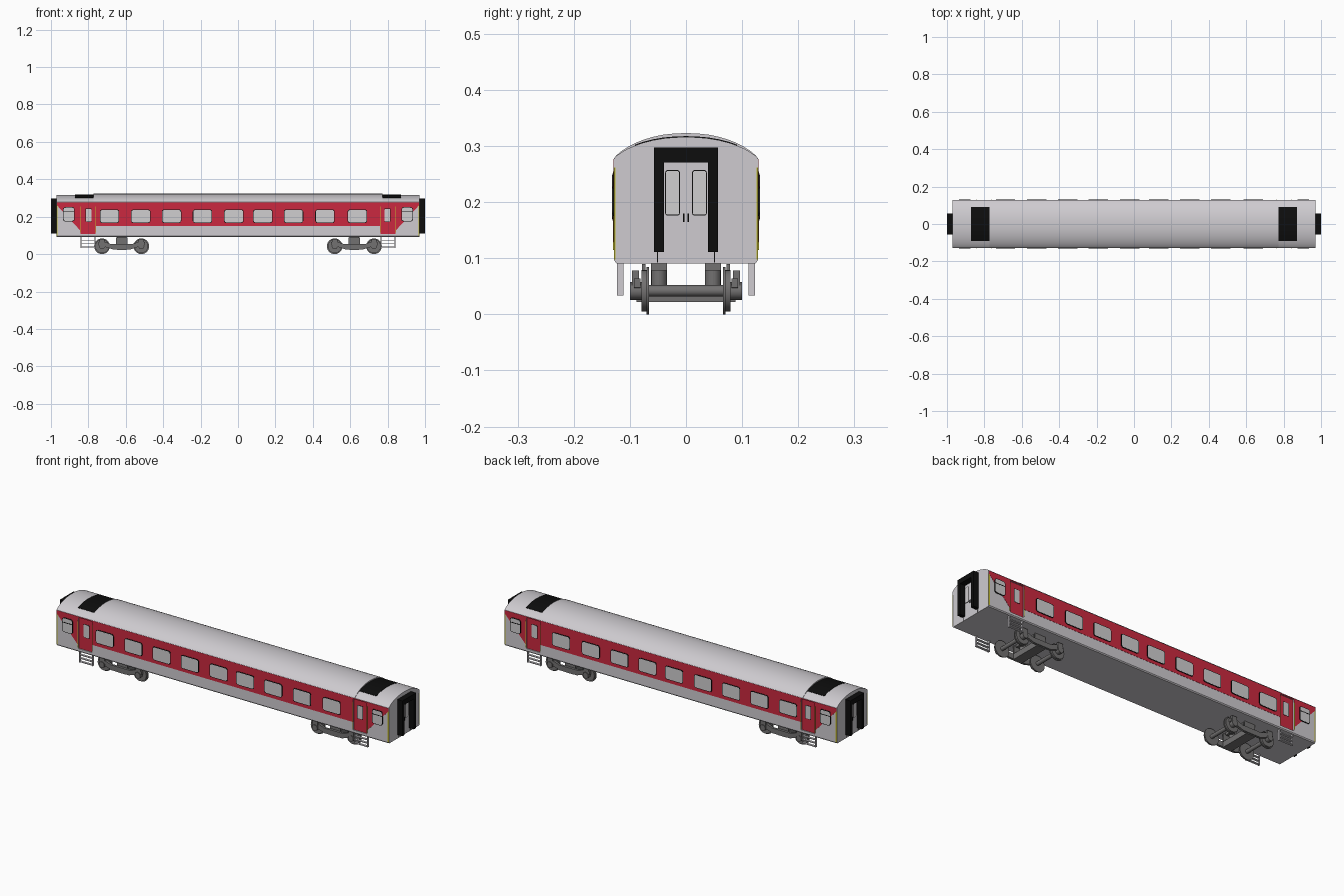
import bpy, bmesh, math
from mathutils import Vector, Matrix

if "Cube" in bpy.data.objects:
    bpy.data.objects.remove(bpy.data.objects["Cube"])


def material(name, col):
    m = bpy.data.materials.new(name)
    m.diffuse_color = (*col, 1)
    m.use_nodes = True
    m.node_tree.nodes["Principled BSDF"].inputs["Base Color"].default_value = m.diffuse_color
    return m


WHITE = material("body_light_grey", (0.62, 0.60, 0.63))
RED = material("red_band", (0.60, 0.022, 0.05))
BLACK = material("black_rubber", (0.004, 0.004, 0.004))
GLASS = material("pale_glass", (0.63, 0.62, 0.63))
GREY = material("bogie_grey", (0.17, 0.165, 0.165))
YELLOW = material("yellow_rail", (0.55, 0.50, 0.03))


def prism(name, pts, axis, a, b, mat, smooth=False):
    """Extrude a 2D outline from a to b. Axis X takes (y, z) points, axis Y takes (x, z)."""
    def place(p, t):
        return (t, p[0], p[1]) if axis == 'X' else (p[0], t, p[1])
    bm = bmesh.new()
    lo = [bm.verts.new(place(p, a)) for p in pts]
    hi = [bm.verts.new(place(p, b)) for p in pts]
    bm.faces.new(lo)
    bm.faces.new(hi)
    for i in range(len(pts)):
        j = (i + 1) % len(pts)
        bm.faces.new((lo[i], lo[j], hi[j], hi[i]))
    bmesh.ops.recalc_face_normals(bm, faces=bm.faces)
    me = bpy.data.meshes.new(name)
    bm.to_mesh(me)
    bm.free()
    me.materials.append(mat)
    ob = bpy.data.objects.new(name, me)
    bpy.context.collection.objects.link(ob)
    if smooth:
        bpy.ops.object.select_all(action='DESELECT')
        ob.select_set(True)
        bpy.context.view_layer.objects.active = ob
        bpy.ops.object.shade_smooth_by_angle(angle=math.radians(35))
    return ob


def rect(x0, x1, z0, z1):
    return [(x0, z0), (x1, z0), (x1, z1), (x0, z1)]


def box(name, x, y, z, mat):
    return prism(name, rect(*x, *z), 'Y', *y, mat)


def rrect(x0, x1, z0, z1, r, n=4):
    pts = []
    for cx, cz, a0 in ((x1 - r, z1 - r, 0), (x0 + r, z1 - r, 90), (x0 + r, z0 + r, 180), (x1 - r, z0 + r, 270)):
        for k in range(n + 1):
            a = math.radians(a0 + 90 * k / n)
            pts.append((cx + r * math.cos(a), cz + r * math.sin(a)))
    return pts


def disc(name, x, z, r, y0, y1, mat, n=28):
    pts = [(x + r * math.cos(math.tau * k / n), z + r * math.sin(math.tau * k / n)) for k in range(n)]
    return prism(name, pts, 'Y', y0, y1, mat, True)


def post(name, x, y, z0, z1, r, mat, n=20):
    bm = bmesh.new()
    bmesh.ops.create_cone(bm, cap_ends=True, segments=n, radius1=r, radius2=r, depth=z1 - z0,
                          matrix=Matrix.Translation(Vector((x, y, (z0 + z1) / 2))))
    me = bpy.data.meshes.new(name)
    bm.to_mesh(me)
    bm.free()
    me.materials.append(mat)
    ob = bpy.data.objects.new(name, me)
    bpy.context.collection.objects.link(ob)


def window(name, x0, x1, z0, z1, s):
    """Black gasket plate with a pane on top, on side wall s."""
    m = 0.003
    prism(name + "_gasket", rrect(x0 - m, x1 + m, z0 - m, z1 + m, 0.011), 'Y', s * 0.127, s * 0.1312, BLACK)
    prism(name + "_pane", rrect(x0, x1, z0, z1, 0.009), 'Y', s * 0.128, s * 0.1317, GLASS)


def arch(height, n=10):
    """Roof curve from +y eave over to -y eave."""
    pts = []
    for k in range(2 * n + 1):
        y = 0.128 * math.cos(math.pi * k / (2 * n))
        u = abs(y) / 0.128
        pts.append((y, 0.278 + height * (1 - u ** 2.2) ** 0.8))
    return pts


HALF = 0.97
# Body shell and raised centre roof
shell = prism("body_shell", [(-0.128, 0.096), (-0.124, 0.091), (0.124, 0.091), (0.128, 0.096)] + arch(0.038),
              'X', -HALF, HALF, WHITE, True)
prism("raised_roof", arch(0.045), 'X', -0.772, 0.772, WHITE, True)

# Entrance recesses cut into the shell
for e in (-1, 1):
    for s in (-1, 1):
        cut = box("door_cutter", sorted((e * 0.762, e * 0.842)), (s * 0.121, s * 0.14), (0.108, 0.272), WHITE)
        cut.hide_render = True
        cut.hide_set(True)
        mod = shell.modifiers.new("door_recess", 'BOOLEAN')
        mod.object = cut
        mod.solver = 'EXACT'
bpy.context.view_layer.update()
done = bpy.data.meshes.new_from_object(shell.evaluated_get(bpy.context.evaluated_depsgraph_get()))
shell.modifiers.clear()
shell.data = done
for ob in [o for o in bpy.data.objects if o.name.startswith("door_cutter")]:
    bpy.data.objects.remove(ob)

WINDOWS = (-0.687, -0.52, -0.355, -0.19, -0.022, 0.133, 0.297, 0.465, 0.638)
for s in (-1, 1):
    # Red band and main windows
    box("red_band", (-0.762, 0.762), (s * 0.127, s * 0.129), (0.15, 0.277), RED)
    for x in WINDOWS:
        window("saloon_window", x - 0.049, x + 0.049, 0.17, 0.235, s)
    for e in (-1, 1):
        def ex(a, b):
            return sorted((e * a, e * b))
        # Diagonal end of the band, with the end window
        prism("band_end", [(e * x, z) for x, z in ((0.842, 0.277), (0.969, 0.277), (0.969, 0.262), (0.842, 0.125))],
              'Y', s * 0.127, s * 0.129, RED)
        box("band_over_door", ex(0.762, 0.842), (s * 0.127, s * 0.129), (0.272, 0.277), RED)
        window("end_window", *ex(0.877, 0.932), 0.178, 0.248, s)
        box("end_window_bar", ex(0.875, 0.934), (s * 0.129, s * 0.132), (0.224, 0.228), BLACK)
        # Entrance door with window
        box("side_door", ex(0.762, 0.842), (s * 0.119, s * 0.123), (0.108, 0.272), RED)
        prism("side_door_gasket", rrect(*ex(0.782, 0.816), 0.173, 0.244, 0.005), 'Y', s * 0.122, s * 0.1235, BLACK)
        prism("side_door_pane", rrect(*ex(0.784, 0.814), 0.175, 0.242, 0.005), 'Y', s * 0.122, s * 0.124, GLASS)
        # Yellow grab rails and corner strip
        for x in (0.760, 0.844):
            box("grab_rail", ex(x - 0.0015, x + 0.0015), (s * 0.127, s * 0.1305), (0.115, 0.255), YELLOW)
        box("corner_strip", ex(0.964, 0.9705), (s * 0.126, s * 0.1287), (0.098, 0.262), YELLOW)
        # Boarding steps
        for x in (0.764, 0.84):
            box("step_side", ex(x - 0.002, x + 0.002), (s * 0.111, s * 0.123), (0.034, 0.093), WHITE)
        for z in (0.036, 0.054, 0.072):
            box("step_tread", ex(0.764, 0.84), (s * 0.111, s * 0.123), (z, z + 0.004), WHITE)

for e in (-1, 1):
    # Black roof panel following the end roof curve
    top = [(y, z + 0.0015) for y, z in arch(0.038) if abs(y) < 0.1]
    prism("roof_panel", top + [(y, z - 0.004) for y, z in reversed(top)], 'X', e * 0.771, e * 0.872, BLACK, True)
    # Gangway surround
    prism("gangway_bellows", [(-0.057, 0.111), (-0.039, 0.111), (-0.039, 0.271), (0.039, 0.271), (0.039, 0.111),
                              (0.057, 0.111), (0.057, 0.297), (-0.057, 0.297)], 'X', e * 0.966, e * 1.0, BLACK)
    # Gangway double door
    for s in (-1, 1):
        y0, y1 = sorted((s * 0.011, s * 0.037))
        prism("end_door_gasket", rrect(y0, y1, 0.176, 0.257, 0.004), 'X', e * 0.969, e * 0.9715, BLACK)
        prism("end_door_pane", rrect(y0 + 0.0015, y1 - 0.0015, 0.1775, 0.2555, 0.003), 'X', e * 0.969, e * 0.972, GLASS)
        prism("end_door_handle", rect(*sorted((s * 0.003, s * 0.005)), 0.165, 0.18), 'X', e * 0.969, e * 0.973, BLACK)
        prism("end_door_seam", rect(*sorted((s * 0.050, s * 0.0515)), 0.092, 0.112), 'X', e * 0.969, e * 0.9708, BLACK)

    # Bogie
    c = e * 0.622
    for dx in (-0.105, 0.105):
        x = c + dx
        disc("axle", x, 0.042, 0.010, -0.09, 0.09, GREY, 16)
        for s in (-1, 1):
            disc("wheel_flange", x, 0.042, 0.042, s * 0.066, s * 0.070, GREY)
            disc("wheel_tread", x, 0.042, 0.037, s * 0.070, s * 0.079, GREY)
            disc("axle_box", x, 0.042, 0.016, s * 0.079, s * 0.100, GREY, 16)
            box("axle_box_cap", (x - 0.014, x + 0.014), (s * 0.084, s * 0.096), (0.05, 0.078), GREY)
    box("bolster", (c - 0.026, c + 0.026), (-0.088, 0.088), (0.022, 0.052), GREY)
    for s in (-1, 1):
        # Side frame dips between the axle boxes
        half = [(0.125, 0.048), (0.125, 0.064), (0.085, 0.064), (0.055, 0.053)]
        low = [(0.05, 0.026), (0.08, 0.036)]
        outline = half + [(-x, z) for x, z in reversed(half)] + [(-x, z) for x, z in reversed(low)] + low
        prism("side_frame", [(c + x, z) for x, z in outline], 'Y', s * 0.081, s * 0.093, GREY)
        post("bolster_spring", c, s * 0.048, 0.05, 0.092, 0.014, GREY)
        box("spring_plate", (c - 0.026, c + 0.026), (s * 0.034, s * 0.062), (0.078, 0.092), GREY)
        box("side_bracket", (c - 0.03, c + 0.03), (s * 0.072, s * 0.078), (0.05, 0.09), GREY)
